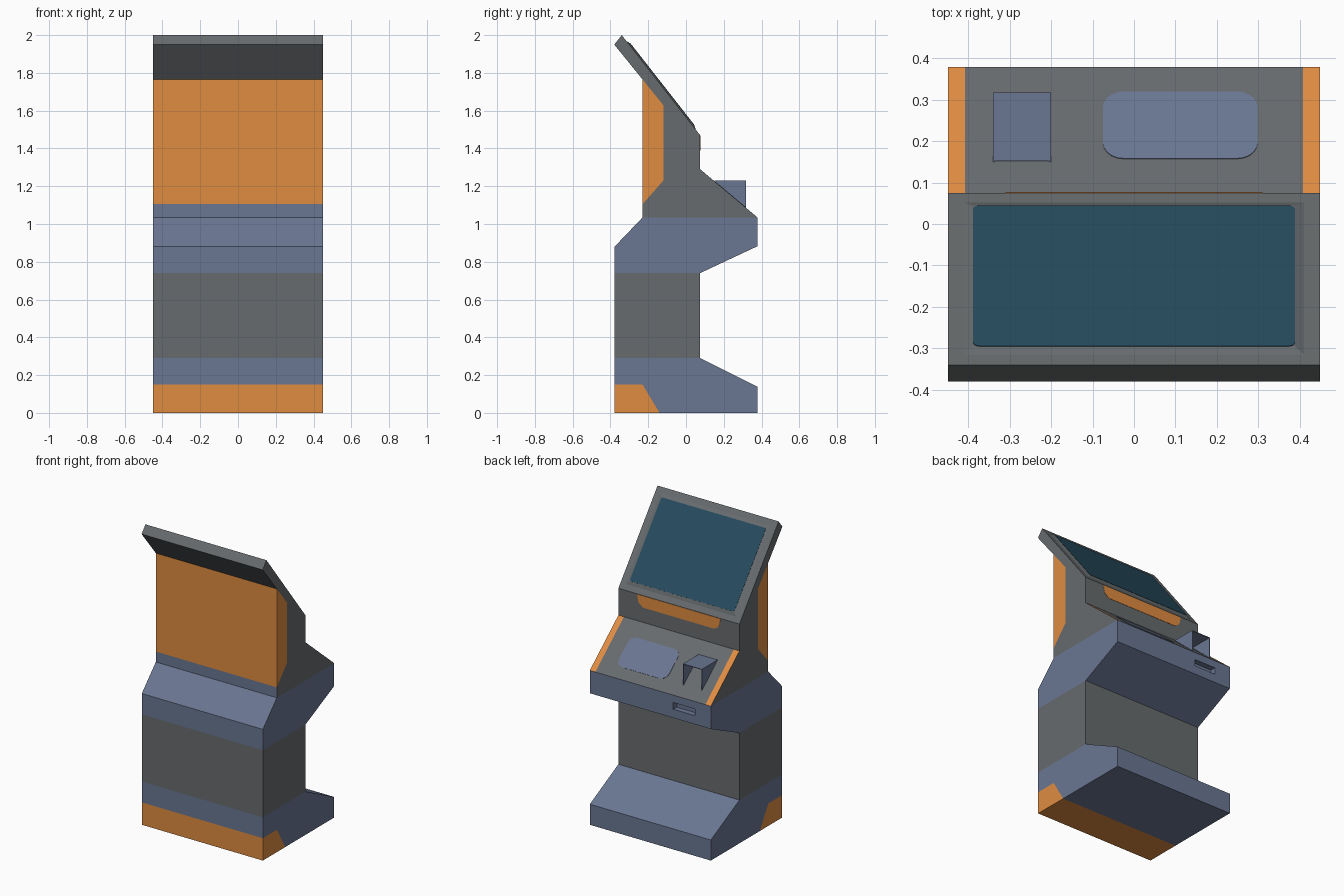
import bpy, bmesh, math
from mathutils import Vector, Matrix

if "Cube" in bpy.data.objects:
    bpy.data.objects.remove(bpy.data.objects["Cube"])


def material(name, r, g, b):
    m = bpy.data.materials.new(name)
    m.diffuse_color = (r, g, b, 1)
    m.use_nodes = True
    m.node_tree.nodes["Principled BSDF"].inputs["Base Color"].default_value = m.diffuse_color
    return m


SLATE = material("slate blue", 0.144, 0.184, 0.287)
GRAY = material("gray", 0.136, 0.147, 0.153)
ORANGE = material("orange", 0.745, 0.262, 0.053)
TEAL = material("dark teal", 0.0194, 0.0723, 0.114)


def finish(name, bm, *mats):
    bmesh.ops.recalc_face_normals(bm, faces=bm.faces)
    me = bpy.data.meshes.new(name)
    bm.to_mesh(me)
    bm.free()
    for m in mats:
        me.materials.append(m)
    ob = bpy.data.objects.new(name, me)
    bpy.context.collection.objects.link(ob)
    return ob


def prism(profile, x0, x1):
    """Extrude a (y, z) profile along x."""
    bm = bmesh.new()
    f = bm.faces.new([bm.verts.new((x0, y, z)) for y, z in profile])
    r = bmesh.ops.extrude_face_region(bm, geom=[f])
    bmesh.ops.translate(bm, vec=(x1 - x0, 0, 0),
                        verts=[v for v in r["geom"] if isinstance(v, bmesh.types.BMVert)])
    bmesh.ops.recalc_face_normals(bm, faces=bm.faces)
    return bm


def surface_frame(top, bottom):
    """Matrix of a slope: local x = world x, local y runs down the slope, local z outward."""
    v = Vector((0, bottom[0] - top[0], bottom[1] - top[1])).normalized()
    x = Vector((1, 0, 0))
    m = Matrix((x, v, x.cross(v))).transposed().to_4x4()
    m.translation = (0, top[0], top[1])
    return m


def rounded(x0, x1, y0, y1, r, n=5):
    pts = []
    for cx, cy, a in ((x1 - r, y1 - r, 0), (x0 + r, y1 - r, 90),
                      (x0 + r, y0 + r, 180), (x1 - r, y0 + r, 270)):
        for i in range(n + 1):
            t = math.radians(a + 90 * i / n)
            pts.append((cx + r * math.cos(t), cy + r * math.sin(t)))
    return pts


def plate(name, frame, low, high, z0, z1, mat):
    """Raised plate between two matching outlines on a surface, open underneath."""
    bm = bmesh.new()
    a = [bm.verts.new(frame @ Vector((x, y, z0))) for x, y in low]
    b = [bm.verts.new(frame @ Vector((x, y, z1))) for x, y in high]
    for i in range(len(a)):
        j = (i + 1) % len(a)
        bm.faces.new((a[i], a[j], b[j], b[i]))
    bm.faces.new(b)
    return finish(name, bm, mat)


# Cabinet body: side profile (y, z)
W = 0.449
profile = [(-0.378, 0), (0.378, 0), (0.378, 0.138), (0.075, 0.29), (0.075, 0.74),
           (0.378, 0.882), (0.378, 1.035), (0.075, 1.29), (0.075, 1.47), (-0.34, 2.0),
           (-0.38, 1.95), (-0.23, 1.765), (-0.23, 1.035), (-0.378, 0.88)]
bm = prism(profile, -W, W)
bmesh.ops.triangulate(bm, faces=bm.faces)

# Colour boundaries: points and normals of cutting planes
toe = Vector((0, -0.14, 0)), Vector((0, 0.15, 0.09))
low = Vector((0, -0.23, 1.105)), Vector((0, -0.125, 0.11))
high = Vector((0, -0.23, 1.765)), Vector((0, 0.185, 0.15))
planes = [toe, low, high, (Vector((0, -0.12, 0)), Vector((0, 1, 0)))]
planes += [(Vector((0, 0, z)), Vector((0, 0, 1))) for z in (0.15, 0.29, 0.74, 1.035)]
planes += [(Vector((x, 0, 0)), Vector((1, 0, 0))) for x in (-0.408, 0.408)]
for co, no in planes:
    bmesh.ops.bisect_plane(bm, geom=bm.verts[:] + bm.edges[:] + bm.faces[:], dist=1e-5,
                           plane_co=co, plane_no=no)


def side(p, plane):
    return (p - plane[0]).dot(plane[1])


def colour(f):
    c, n = f.calc_center_median(), f.normal
    if c.z < 0.29:
        return 2 if c.z < 0.15 and side(c, toe) < 0 else 0
    if c.z < 0.74:
        return 1
    if c.z < 1.035:
        return 0
    if n.y > 0.5 and n.z > 0.5 and c.z < 1.3:          # deck edge strips
        return 2 if abs(c.x) > 0.408 else 1
    if -0.235 < c.y < -0.12 and side(c, low) > 0 and side(c, high) < -1e-4:
        return 2
    return 0 if n.y < -0.9 and c.z < 1.11 else 1


bm.normal_update()
for f in bm.faces:
    f.material_index = colour(f)
bmesh.ops.dissolve_limit(bm, angle_limit=0.01, verts=bm.verts[:], edges=bm.edges[:],
                         delimit={'MATERIAL'})
body = finish("cabinet_body", bm, SLATE, GRAY, ORANGE)

# Slot recessed into the front edge of the control deck
cutter = finish("slot_cutter", prism([(0.34, 0.94), (0.42, 0.94), (0.42, 0.985), (0.34, 0.985)],
                                     -0.33, -0.17), SLATE)
cutter.hide_render = True
cutter.hide_set(True)
mod = body.modifiers.new("slot", 'BOOLEAN')
mod.operation = 'DIFFERENCE'
mod.solver = 'EXACT'
mod.object = cutter

# Screen bezel and glass
screen = surface_frame((-0.34, 2.0), (0.075, 1.47))
plate("screen_bezel", screen, rounded(-0.41, 0.41, 0.04, 0.635, 0.001, 1),
      rounded(-0.388, 0.388, 0.062, 0.613, 0.001, 1), 0, 0.008, GRAY)
glass = rounded(-0.388, 0.388, 0.063, 0.612, 0.014, 3)
plate("screen_glass", screen, glass, glass, 0.008, 0.0095, TEAL)

# Rounded pad on the control deck
deck = surface_frame((0.075, 1.29), (0.378, 1.035))
pad = rounded(-0.075, 0.298, 0.107, 0.318, 0.05)
plate("control_pad", deck, pad, pad, 0, 0.002, SLATE)

# Orange panel under the screen
face = surface_frame((0.075, 1.47), (0.075, 1.29))
trim = [(-0.31, 0.002), (0.31, 0.002), (0.298, 0.055), (0.265, 0.08), (-0.265, 0.08), (-0.298, 0.055)]
plate("under_screen_panel", face, trim, trim, 0, 0.002, ORANGE)

# Open hood on the deck: two triangular cheeks and a flat top
cheek = [(0.15, 1.23), (0.317, 1.23), (0.317, 1.086)]
T = 0.004
for label, x in (("left", -0.34), ("right", -0.2 - T)):
    finish("hood_cheek_" + label, prism(cheek, x, x + T), SLATE)
finish("hood_top", prism([(0.152, 1.226), (0.317, 1.226), (0.317, 1.23), (0.152, 1.23)],
                         -0.34, -0.2), SLATE)
